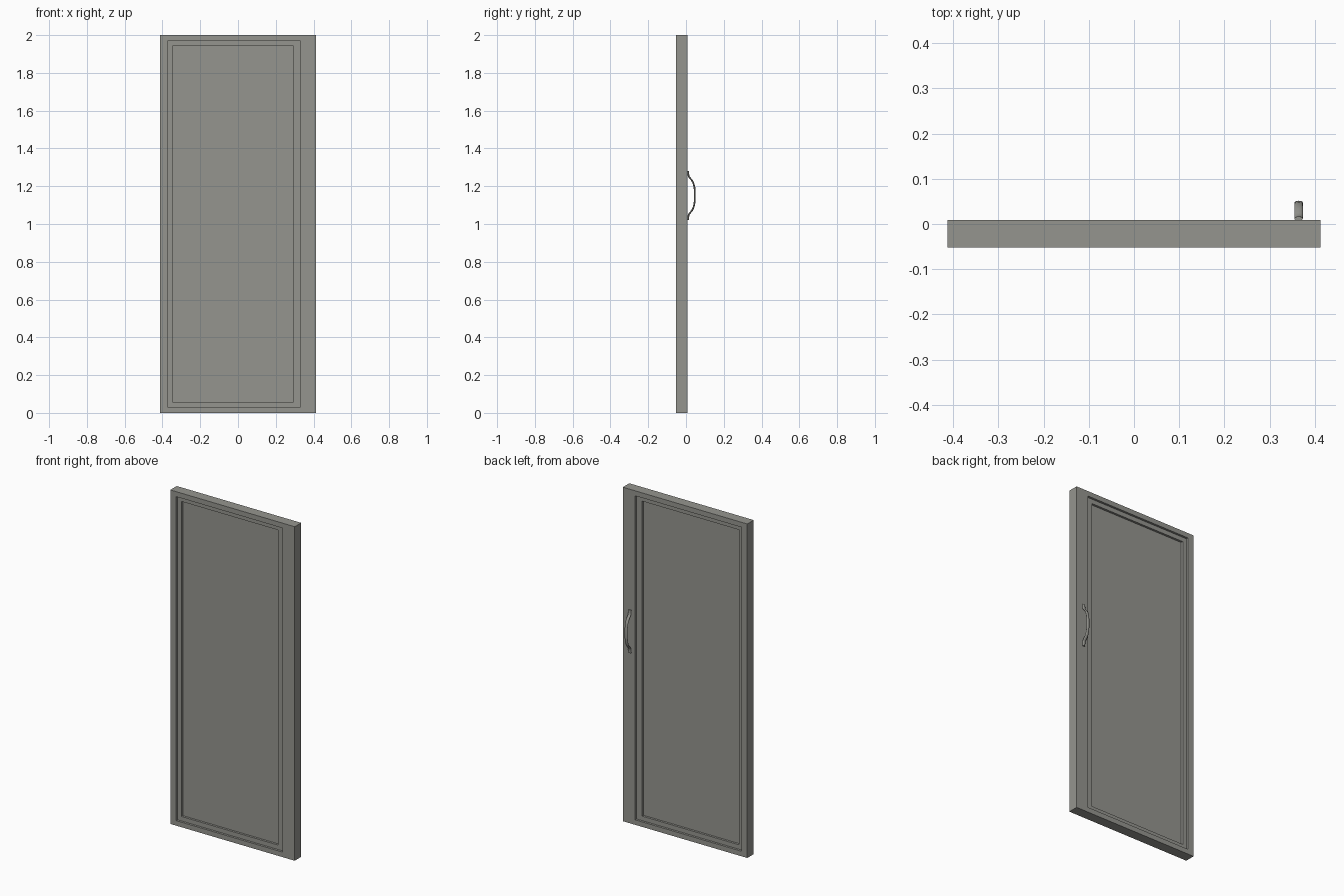
import bpy, bmesh, math
from mathutils import Vector

if "Cube" in bpy.data.objects:
    bpy.data.objects.remove(bpy.data.objects["Cube"])

grey = bpy.data.materials.new("warm_grey")
grey.diffuse_color = (0.30, 0.30, 0.275, 1)
grey.use_nodes = True
grey.node_tree.nodes["Principled BSDF"].inputs["Base Color"].default_value = grey.diffuse_color


def skin(name, rings):
    """Join a sequence of equal point rings into a closed, capped mesh."""
    bm = bmesh.new()
    loops = [[bm.verts.new(p) for p in ring] for ring in rings]
    n = len(loops[0])
    for a, b in zip(loops, loops[1:]):
        for i in range(n):
            j = (i + 1) % n
            bm.faces.new((a[i], a[j], b[j], b[i]))
    bm.faces.new(loops[0])
    bm.faces.new(loops[-1])
    bmesh.ops.recalc_face_normals(bm, faces=bm.faces[:])
    me = bpy.data.meshes.new(name)
    bm.to_mesh(me)
    bm.free()
    me.materials.append(grey)
    ob = bpy.data.objects.new(name, me)
    bpy.context.collection.objects.link(ob)
    return ob


def rect(r, y):
    x0, x1, z0, z1 = r
    return [(x0, y, z0), (x1, y, z0), (x1, y, z1), (x0, y, z1)]


# door slab with a two-step recessed panel on both faces
edge = (-0.412, 0.412, 0, 2)
outer = (-0.373, 0.33, 0.03, 1.97)
inner = (-0.347, 0.293, 0.057, 1.943)
FRONT, BACK, STEP = -0.052, 0.009, 0.013


def side(y, s):
    return [rect(edge, y), rect(outer, y), rect(outer, y + s * STEP),
            rect(inner, y + s * STEP), rect(inner, y + 2 * s * STEP)]


skin("door_panel", side(FRONT, 1)[::-1] + side(BACK, -1))

# arched pull handle on the back face: half profile (y, z from centre), mirrored
half = [(0.047, 0.0), (0.0465, 0.025), (0.044, 0.048), (0.038, 0.068),
        (0.030, 0.082), (0.021, 0.092), (0.0145, 0.101), (0.0125, 0.112),
        (0.012, 0.129)]
CX, CZ = 0.364, 1.151
path = [Vector((CX, y, CZ - z)) for y, z in half[:0:-1]]
path += [Vector((CX, y, CZ + z)) for y, z in half]
rings = []
for i, p in enumerate(path):
    t = (path[min(i + 1, len(path) - 1)] - path[max(i - 1, 0)]).normalized()
    nrm = t.cross(Vector((1, 0, 0)))
    rings.append([p + Vector((0.0095 * math.cos(a), 0, 0)) + nrm * 0.0045 * math.sin(a)
                  for a in (k * math.tau / 12 for k in range(12))])
handle = skin("pull_handle", rings)
bpy.context.view_layer.objects.active = handle
handle.select_set(True)
bpy.ops.object.shade_smooth_by_angle(angle=math.radians(40))
